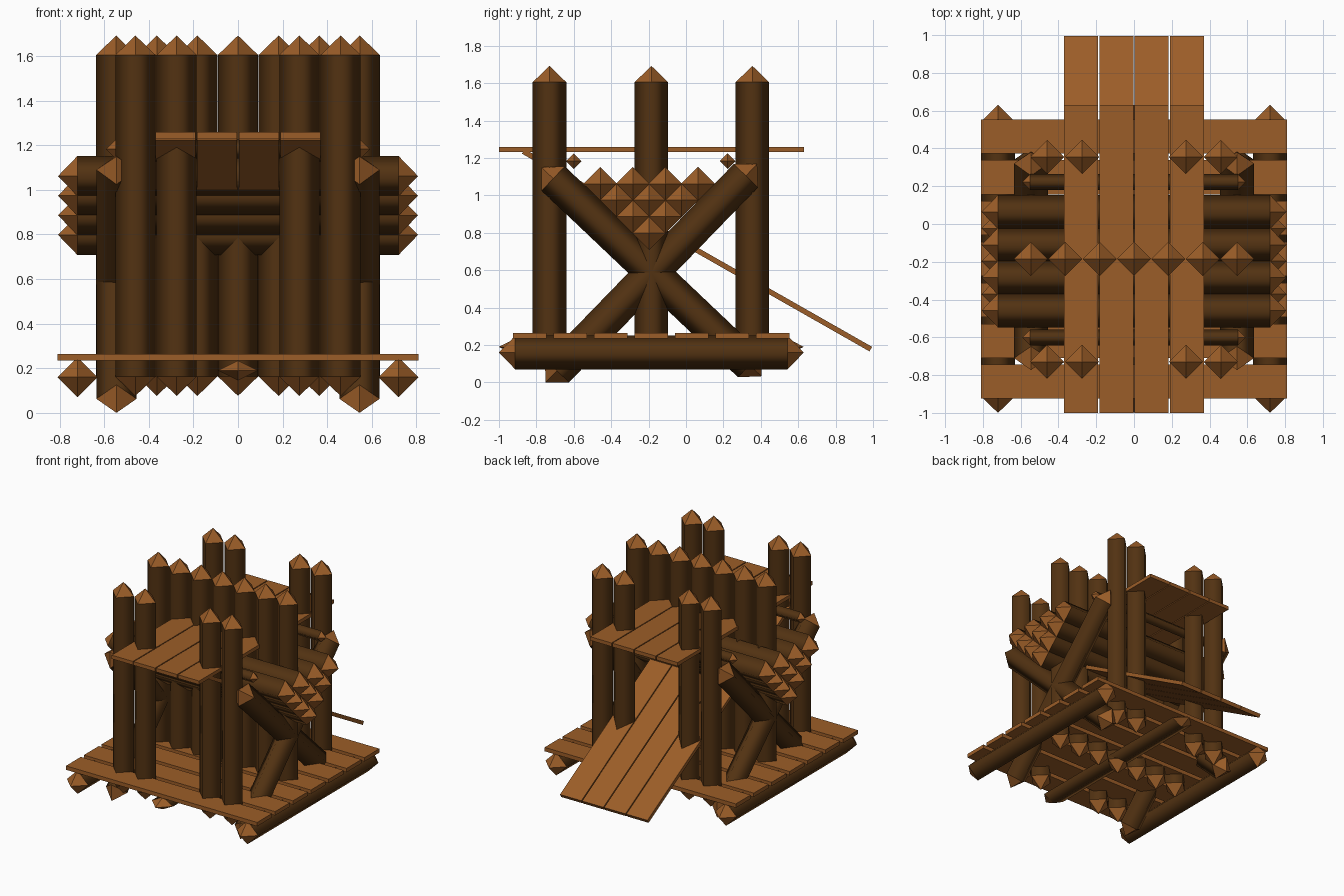
import bpy, bmesh, math
from mathutils import Vector

if "Cube" in bpy.data.objects:
    bpy.data.objects.remove(bpy.data.objects["Cube"])


def material(name, rgb):
    m = bpy.data.materials.new(name)
    m.diffuse_color = (*rgb, 1)
    m.use_nodes = True
    m.node_tree.nodes["Principled BSDF"].inputs["Base Color"].default_value = m.diffuse_color
    return m


BARK = material("dark bark", (0.085, 0.032, 0.006))
WOOD = material("cut wood", (0.33, 0.11, 0.021))
R = 0.09      # log radius
TIP = 0.087   # length of a pointed log end


def finish(name, bm, mats):
    bmesh.ops.recalc_face_normals(bm, faces=bm.faces)
    me = bpy.data.meshes.new(name)
    bm.to_mesh(me)
    bm.free()
    for m in mats:
        me.materials.append(m)
    ob = bpy.data.objects.new(name, me)
    bpy.context.collection.objects.link(ob)
    return ob


def log(name, a, b, side, r=R, tip=TIP, flat=1.0):
    """Four-sided log from a to b with a pointed end beyond each; 'side' is one corner direction."""
    a, b = Vector(a), Vector(b)
    d = (b - a).normalized()
    u = Vector(side).normalized()
    w = d.cross(u) * flat
    bm = bmesh.new()
    rings = [[bm.verts.new(c + r * o) for o in (u, w, -u, -w)] for c in (a, b)]
    ends = [bm.verts.new(a - d * tip), bm.verts.new(b + d * tip)]
    for i in range(4):
        j = (i + 1) % 4
        f = bm.faces.new((rings[0][i], rings[0][j], rings[1][j], rings[1][i]))
        f.smooth = True
        for ring, e in zip(rings, ends):
            bm.faces.new((ring[i], ring[j], e)).material_index = 1
    return finish(name, bm, (BARK, WOOD))


def plank(name, centre, size, tilt=0.0):
    bm = bmesh.new()
    bmesh.ops.create_cube(bm, size=1)
    bmesh.ops.scale(bm, vec=size, verts=bm.verts)
    ob = finish(name, bm, (WOOD,))
    ob.location = centre
    ob.rotation_euler.x = tilt
    return ob


X, Y = (1, 0, 0), (0, 1, 0)

# Base: runner logs and floor planks
for x in (-0.72, 0.72):
    log("base_runner", (x, -0.913, 0.16), (x, 0.543, 0.16), X)
log("base_centre_runner", (0, -0.913, 0.19), (0, 0.543, 0.19), X, flat=0.5)
for i in range(7):
    plank("floor_plank", (0, -0.835 + i * 0.2165, 0.25), (1.62, 0.18, 0.03))

# Corner posts in pairs, front and back
for y in (-0.73, 0.355):
    for x in (-0.46, -0.275, 0.275, 0.46):
        log("corner_post", (x, y, 0.163), (x, y, 1.605), X)

# Palisade wall through the middle
for i in range(-3, 4):
    log("palisade_post", (i * 0.182, -0.185, 0.163), (i * 0.182, -0.185, 1.605), X)

# Crossed braces on both sides
for x in (-0.545, 0.545):
    log("brace_rising_back", (x, -0.69, 0.063), (x, 0.32, 1.105), X)
    log("brace_rising_front", (x, 0.34, 0.093), (x, -0.71, 1.09), X)

# Stacked logs resting in the braces: rows of 1, 2, 3, 4
for row in range(4):
    for k in range(row + 1):
        y = -0.197 + (k - row / 2) * 0.174
        z = 0.798 + row * 0.088
        log("stacked_log", (-0.72, y, z), (0.72, y, z), Y)

# Thin rails under the platform
for y in (-0.6, 0.222):
    log("platform_rail", (-0.55, y, 1.183), (0.55, y, 1.183), Y, r=0.042, tip=0.042)

# Platform planks and the ramp leading down to the back
y0, z0, y1, z1 = -0.87, 1.235, 0.988, 0.178
length = math.hypot(y1 - y0, z1 - z0)
for i in range(4):
    x = (i - 1.5) * 0.187
    plank("platform_plank", (x, -0.185, 1.245), (0.18, 1.63, 0.028))
    plank("ramp_plank", (x, (y0 + y1) / 2, (z0 + z1) / 2), (0.18, length, 0.028),
          math.atan2(z1 - z0, y1 - y0))
